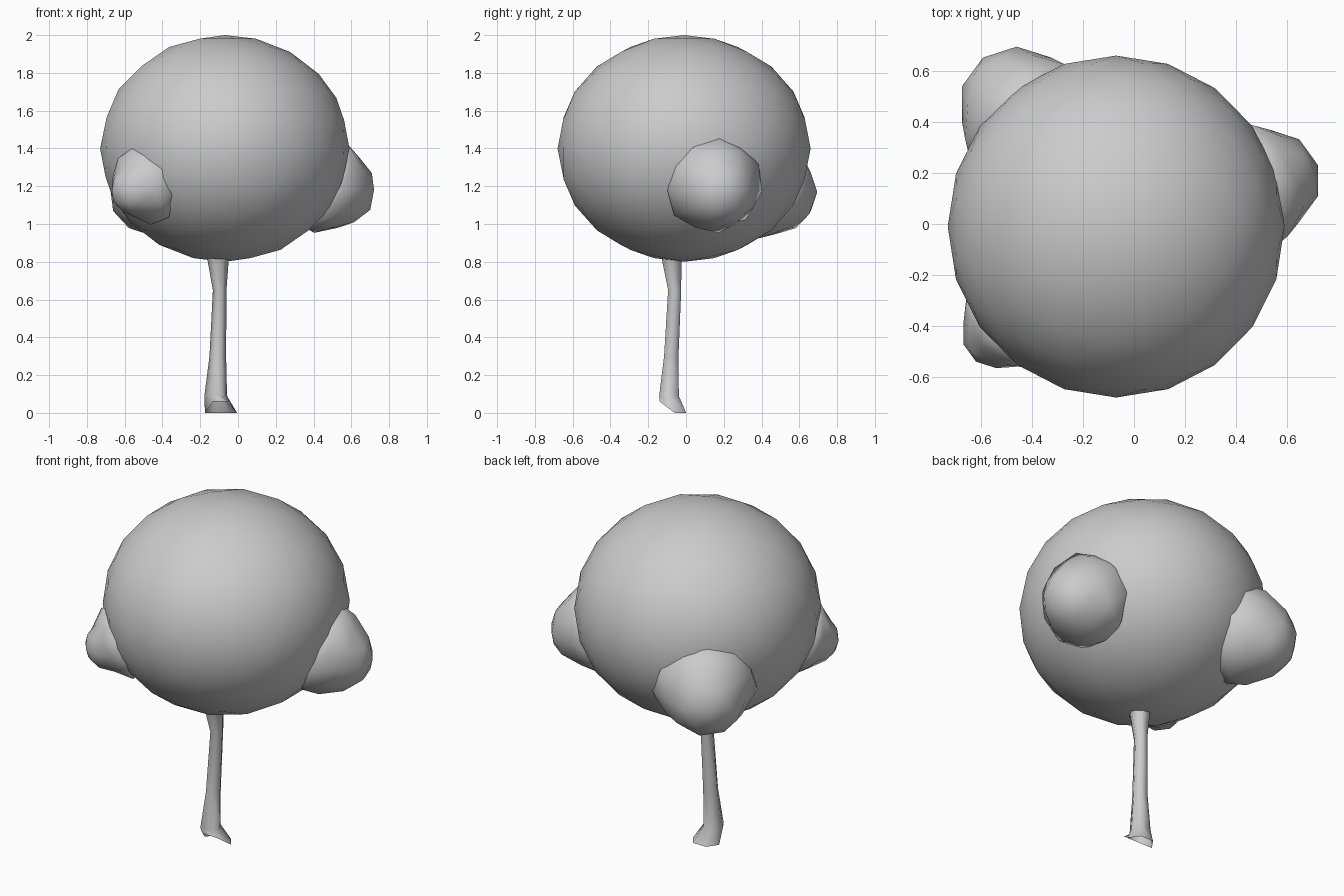
import bpy, bmesh
from math import cos, sin, pi
from mathutils import Vector

if "Cube" in bpy.data.objects:
    bpy.data.objects.remove(bpy.data.objects["Cube"])

BODY = Vector((-0.07, -0.01, 1.4))


def add_object(name, bm):
    bmesh.ops.recalc_face_normals(bm, faces=bm.faces)
    for f in bm.faces:
        f.smooth = True
    mesh = bpy.data.meshes.new(name)
    bm.to_mesh(mesh)
    bm.free()
    ob = bpy.data.objects.new(name, mesh)
    bpy.context.collection.objects.link(ob)
    return ob


# Main ball of foliage, slightly flattened
bm = bmesh.new()
bmesh.ops.create_icosphere(bm, subdivisions=3, radius=1)
for v in bm.verts:
    v.co = BODY + Vector((v.co.x * 0.66, v.co.y * 0.67, v.co.z * 0.6))
add_object("foliage_main", bm)


# Small foliage clumps whose inner side flares out into the main ball
def clump(name, centre, r, flare):
    centre = Vector(centre)
    axis = (centre - BODY).normalized()
    bm = bmesh.new()
    bmesh.ops.create_icosphere(bm, subdivisions=2, radius=1)
    for v in bm.verts:
        t = v.co.dot(axis)
        radial = v.co - axis * t
        if t < 0.25:
            radial *= 1 + flare * (0.25 - t)
        v.co = centre + (axis * t + radial) * r
    add_object(name, bm)


clump("foliage_right", (0.53, 0.17, 1.18), 0.20, 0.7)
clump("foliage_front_left", (-0.54, -0.43, 1.18), 0.135, 1.2)
clump("foliage_back_left", (-0.46, 0.47, 1.17), 0.225, 0.6)

# Trunk: six-sided rings (x, y, z, x radius, y radius), flaring at both ends
rings = [(-0.10, -0.07, 0.88, 0.075, 0.08), (-0.105, -0.075, 0.80, 0.055, 0.058),
         (-0.097, -0.06, 0.65, 0.036, 0.04), (-0.107, -0.078, 0.30, 0.044, 0.044),
         (-0.118, -0.09, 0.09, 0.06, 0.06), (-0.09, -0.06, 0.0, 0.085, 0.07)]
bm = bmesh.new()
loops = []
for k, (x, y, z, rx, ry) in enumerate(rings):
    loop = []
    for i in range(6):
        a = i * pi / 3
        p = Vector((x + rx * cos(a), y + ry * sin(a), z))
        # the front of the foot is cut higher than the root tips
        if k == 5 and sin(a) < -0.1:
            p.z, p.y = 0.06, -0.14
        loop.append(bm.verts.new(p))
    loops.append(loop)
for lo, hi in zip(loops, loops[1:]):
    for i in range(6):
        j = (i + 1) % 6
        bm.faces.new((lo[i], lo[j], hi[j], hi[i]))
add_object("trunk", bm)
